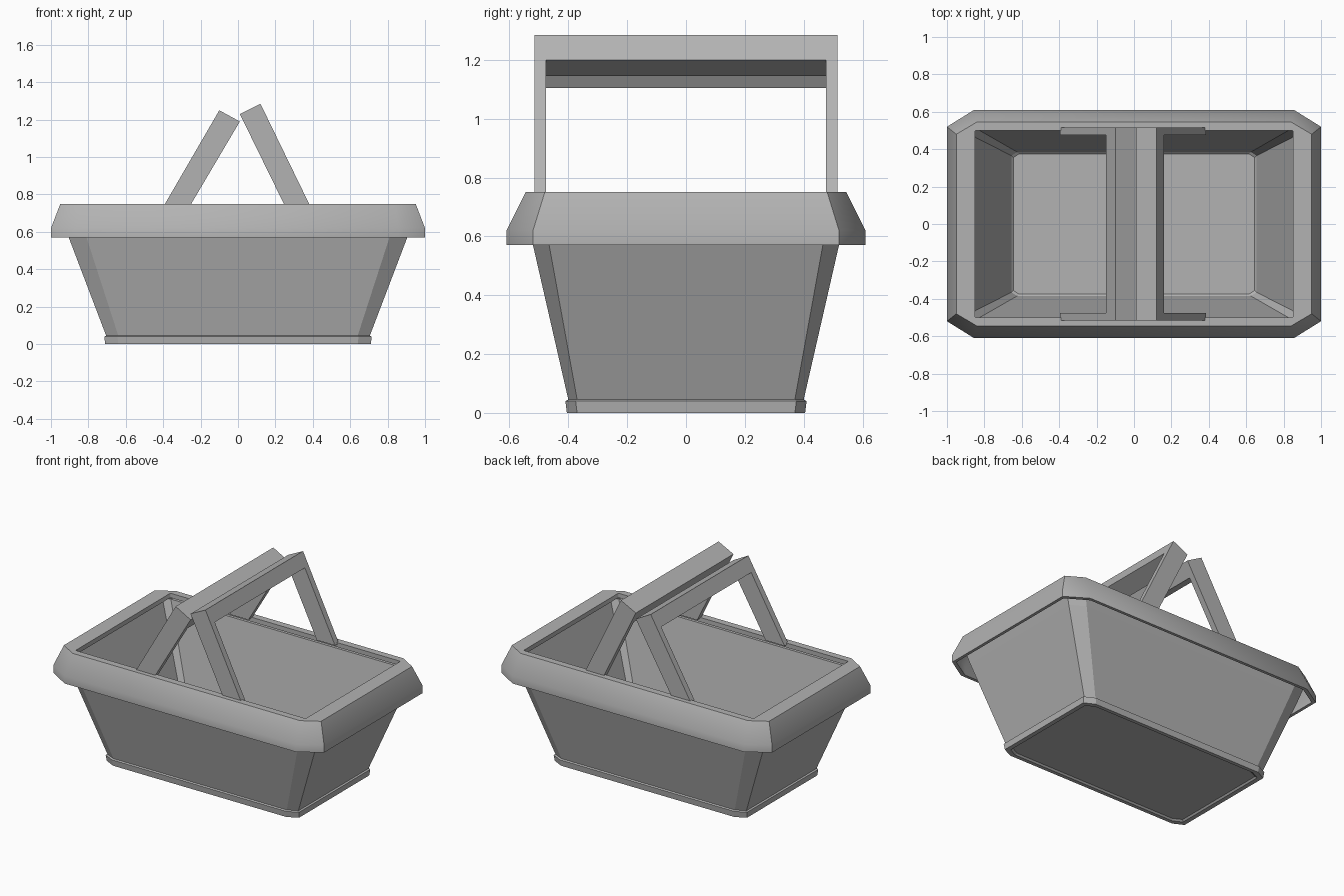
import bpy, bmesh, math
from mathutils import Vector

cube = bpy.data.objects.get("Cube")
if cube:
    bpy.data.objects.remove(cube, do_unlink=True)

grey = bpy.data.materials.new("plain grey")
grey.use_nodes = True
grey.diffuse_color = (0.45, 0.45, 0.45, 1)
grey.node_tree.nodes["Principled BSDF"].inputs["Base Color"].default_value = (0.45, 0.45, 0.45, 1)


def finish(bm, name, smooth=None):
    bmesh.ops.recalc_face_normals(bm, faces=bm.faces)
    mesh = bpy.data.meshes.new(name)
    bm.to_mesh(mesh)
    bm.free()
    mesh.materials.append(grey)
    obj = bpy.data.objects.new(name, mesh)
    bpy.context.collection.objects.link(obj)
    if smooth:
        bpy.ops.object.select_all(action="DESELECT")
        obj.select_set(True)
        bpy.context.view_layer.objects.active = obj
        bpy.ops.object.shade_smooth_by_angle(angle=math.radians(smooth))
    return obj


def octagon(bm, z, hx, hy, cx, cy):
    """Ring of eight vertices: a rectangle with its corners cut by cx, cy."""
    ring = []
    for sx, sy in ((1, 1), (-1, 1), (-1, -1), (1, -1)):
        pair = [(sx * hx, sy * (hy - cy), z), (sx * (hx - cx), sy * hy, z)]
        ring += pair if sx * sy > 0 else pair[::-1]
    return [bm.verts.new(p) for p in ring]


def loft(name, sections, closed=False, smooth=None):
    """Skin the rings; cap both ends, or join the last back to the first."""
    bm = bmesh.new()
    rings = [octagon(bm, *s) for s in sections]
    pairs = list(zip(rings, rings[1:]))
    if closed:
        pairs.append((rings[-1], rings[0]))
    else:
        bm.faces.new(rings[0])
        bm.faces.new(rings[-1])
    for a, b in pairs:
        for i in range(8):
            j = (i + 1) % 8
            bm.faces.new((a[i], a[j], b[j], b[i]))
    return finish(bm, name, smooth)


# Basket body: recessed underside, foot lip, flared walls, inner walls, floor
loft("basket_body", [
    (0.01, 0.67, 0.37, 0.06, 0.03),
    (0.00, 0.68, 0.38, 0.06, 0.03),
    (0.00, 0.71, 0.405, 0.07, 0.035),
    (0.04, 0.715, 0.41, 0.07, 0.035),
    (0.045, 0.705, 0.40, 0.065, 0.03),
    (0.57, 0.905, 0.52, 0.095, 0.055),
    (0.70, 0.95, 0.545, 0.10, 0.06),
    (0.70, 0.90, 0.52, 0.04, 0.03),
    (0.05, 0.655, 0.385, 0.03, 0.02),
    (0.04, 0.645, 0.375, 0.03, 0.02),
])

# Rolled rim: hollow underneath, overhanging inside and outside
loft("rim", [
    (0.57, 1.00, 0.61, 0.145, 0.09),
    (0.62, 1.00, 0.61, 0.145, 0.09),
    (0.75, 0.95, 0.545, 0.11, 0.065),
    (0.75, 0.85, 0.50, 0.005, 0.005),
    (0.72, 0.85, 0.50, 0.005, 0.005),
    (0.73, 0.935, 0.53, 0.10, 0.06),
    (0.62, 0.98, 0.59, 0.14, 0.085),
    (0.57, 0.98, 0.59, 0.14, 0.085),
], closed=True, smooth=50)


def handle(name, outer, inner, bar_outer, bar_inner):
    """U-shaped bail; outer and inner are (bottom, top) points in x, z."""
    bm = bmesh.new()
    sides = []
    for (low, high), bar in ((outer, bar_outer), (inner, bar_inner)):
        low, high = Vector(low), Vector(high)
        outline = [(-0.515, 0), (-0.515, 1), (0.515, 1), (0.515, 0),
                   (0.475, 0), (0.475, bar), (-0.475, bar), (-0.475, 0)]
        ring = []
        for y, t in outline:
            p = low.lerp(high, t)
            ring.append(bm.verts.new((p.x, y, p.y)))
        sides.append(ring)
    a, b = sides
    # Front and back of the U as a bar and two legs, then the edge faces
    for r in sides:
        for idx in ((0, 1, 6, 7), (1, 2, 5, 6), (2, 3, 4, 5)):
            bm.faces.new([r[i] for i in idx])
    for i in range(8):
        j = (i + 1) % 8
        bm.faces.new((a[i], a[j], b[j], b[i]))
    return finish(bm, name)


# Two carrying handles leaning towards each other
handle("left_handle", ((0.385, 0.74), (0.12, 1.285)),
       ((0.25, 0.74), (0.01, 1.23)), 0.843, 0.826)
handle("right_handle", ((-0.396, 0.74), (-0.10, 1.25)),
       ((-0.256, 0.74), (0.01, 1.19)), 0.833, 0.811)
